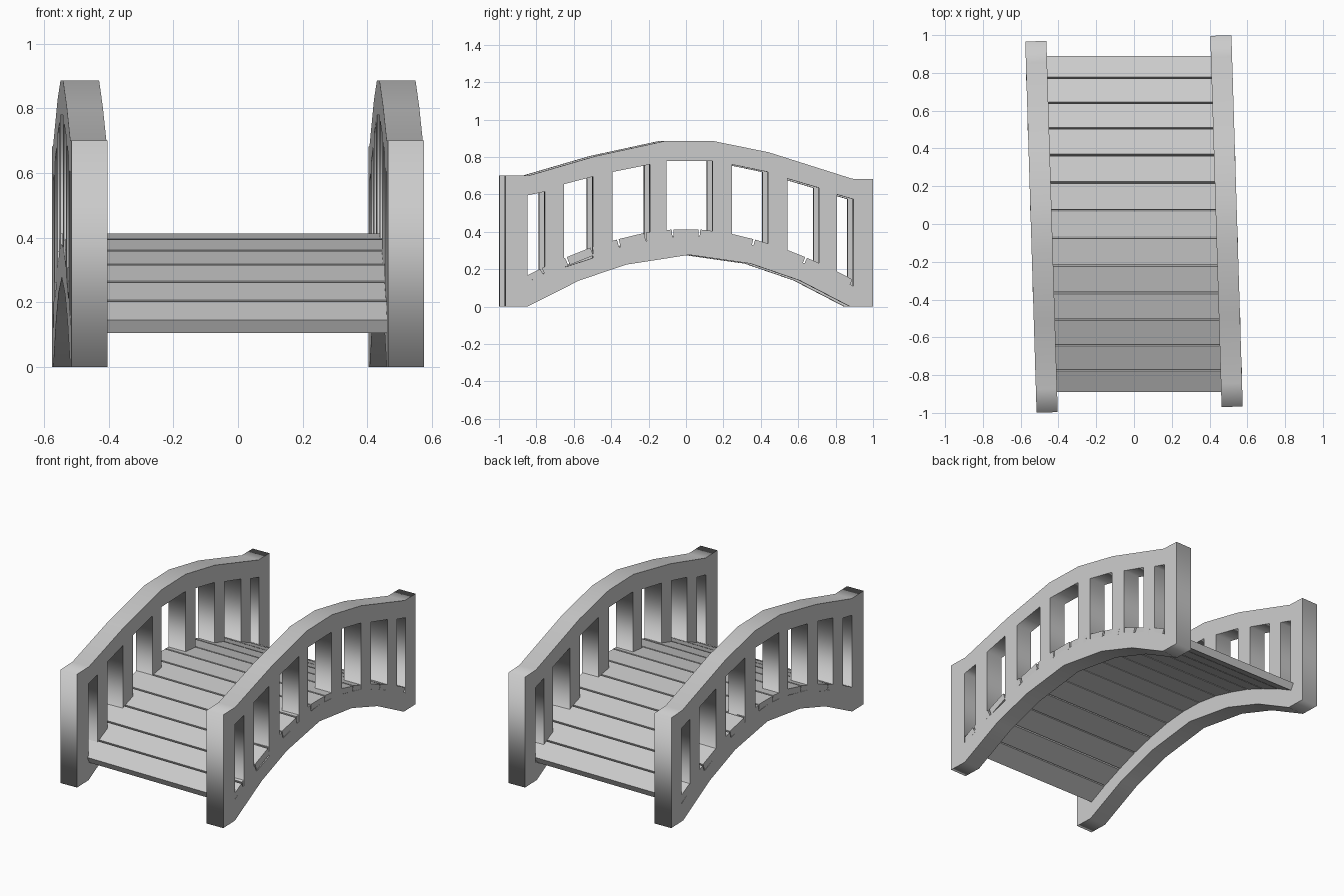
import bpy, bmesh, math
from mathutils import Vector

if "Cube" in bpy.data.objects:
    bpy.data.objects.remove(bpy.data.objects["Cube"])

TWIST = math.radians(1.75)   # whole bridge is turned slightly about z
RAIL_X, RAIL_HALF = 0.49, 0.056

# Side profile of a railing as (y, z)
outline = [(-0.983, 0), (-0.865, 0), (-0.588, 0.14), (-0.335, 0.225), (0, 0.277),
           (0.33, 0.23), (0.592, 0.14), (0.862, 0), (0.983, 0), (0.983, 0.682),
           (0.872, 0.684), (0.427, 0.825), (0.127, 0.886), (-0.127, 0.886),
           (-0.5, 0.805), (-0.86, 0.70), (-0.983, 0.70)]

# Openings: y0, y1, bottom at y0, bottom at y1, top at y0, top at y1
openings = [(-0.865, -0.772, 0.13, 0.18, 0.595, 0.615),
            (-0.67, -0.515, 0.21, 0.26, 0.655, 0.695),
            (-0.41, -0.21, 0.31, 0.355, 0.72, 0.76),
            (-0.12, 0.125, 0.37, 0.37, 0.78, 0.78),
            (0.23, 0.422, 0.355, 0.31, 0.76, 0.72),
            (0.525, 0.695, 0.27, 0.20, 0.685, 0.635),
            (0.79, 0.878, 0.16, 0.11, 0.60, 0.575)]


def add_loop(curve, pts):
    s = curve.splines.new('POLY')
    s.points.add(len(pts) - 1)
    for p, (y, z) in zip(s.points, pts):
        p.co = (y, z, 0, 1)
    s.use_cyclic_u = True


def make_railing(name, side):
    curve = bpy.data.curves.new(name, 'CURVE')
    curve.dimensions = '2D'
    curve.fill_mode = 'BOTH'
    curve.extrude = RAIL_HALF
    add_loop(curve, outline)
    for y0, y1, b0, b1, t0, t1 in openings:
        sill = [(y0, b0), (y1, b1)]
        if y0 < 0 < y1:
            sill.insert(1, (0, b0 + 0.01))
        add_loop(curve, sill + [(y1, t1), (y0, t0)])
    ob = bpy.data.objects.new(name, curve)
    bpy.context.collection.objects.link(ob)
    ob.rotation_euler = (math.pi / 2, 0, math.pi / 2 + TWIST)
    x = side * RAIL_X
    ob.location = (x * math.cos(TWIST), x * math.sin(TWIST), 0)
    bpy.ops.object.select_all(action='DESELECT')
    ob.select_set(True)
    bpy.context.view_layer.objects.active = ob
    bpy.ops.object.convert(target='MESH')


def make_plank(name, a, b):
    # Board lying between two points of the deck arc
    a, b = Vector(a), Vector(b)
    d = (b - a).normalized()
    n = Vector((-d.y, d.x))
    a, b = a + d * 0.005, b - d * 0.005
    prof = [a, b, b - n * 0.045, a - n * 0.045]
    shift = -math.tan(TWIST) * (a.x + b.x) / 2
    bm = bmesh.new()
    f = bm.faces.new([bm.verts.new((shift - 0.545, p.x, p.y)) for p in prof])
    ext = bmesh.ops.extrude_face_region(bm, geom=[f])['geom']
    verts = [v for v in ext if isinstance(v, bmesh.types.BMVert)]
    bmesh.ops.translate(bm, verts=verts, vec=(1.09, 0, 0))
    bmesh.ops.recalc_face_normals(bm, faces=bm.faces)
    me = bpy.data.meshes.new(name)
    bm.to_mesh(me)
    bm.free()
    bpy.context.collection.objects.link(bpy.data.objects.new(name, me))


# Railings with balusters
make_railing("left_railing", -1)
make_railing("right_railing", 1)

# Deck planks along the arc
half = [(0.072, 0.413), (0.22, 0.395), (0.365, 0.36), (0.507, 0.317),
        (0.642, 0.263), (0.775, 0.205), (0.895, 0.143)]
arc = [(-y, z) for y, z in reversed(half)] + half
for i, (a, b) in enumerate(zip(arc, arc[1:])):
    make_plank(f"deck_plank_{i + 1}", a, b)
